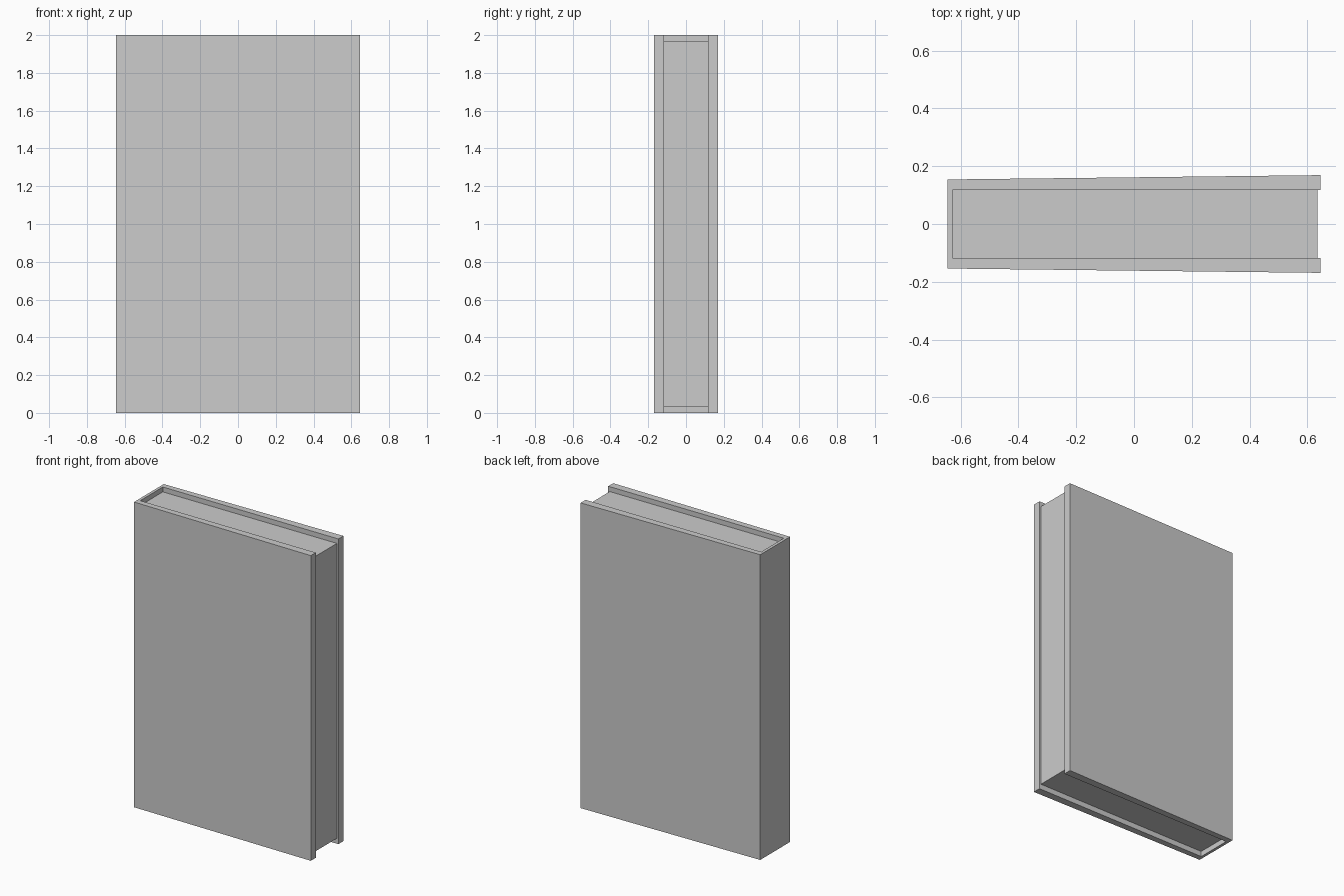
import bpy, bmesh

if "Cube" in bpy.data.objects:
    bpy.data.objects.remove(bpy.data.objects["Cube"])


def prism(name, profile, z0, z1):
    """Extrude a closed XY profile from z0 to z1."""
    bm = bmesh.new()
    face = bm.faces.new([bm.verts.new((x, y, z0)) for x, y in profile])
    ext = bmesh.ops.extrude_face_region(bm, geom=[face])
    top = [g for g in ext["geom"] if isinstance(g, bmesh.types.BMVert)]
    bmesh.ops.translate(bm, verts=top, vec=(0, 0, z1 - z0))
    bmesh.ops.recalc_face_normals(bm, faces=bm.faces)
    mesh = bpy.data.meshes.new(name)
    bm.to_mesh(mesh)
    bm.free()
    obj = bpy.data.objects.new(name, mesh)
    bpy.context.collection.objects.link(obj)
    return obj


HALF_LEN = 0.646
SPINE_X = -0.627   # inner face of the spine
PAGE_Y = 0.117     # half thickness of the page block

# Cover: U-shaped profile, slightly thicker towards the open edge
half = [(-HALF_LEN, 0.154), (HALF_LEN, 0.169), (HALF_LEN, PAGE_Y), (SPINE_X, PAGE_Y)]
prism("book_cover", half + [(x, -y) for x, y in reversed(half)], 0.0, 2.0)

# Page block, recessed at the top, bottom and open edge
pages = [(SPINE_X, PAGE_Y), (0.635, PAGE_Y), (0.635, -PAGE_Y), (SPINE_X, -PAGE_Y)]
prism("page_block", pages, 0.035, 1.968)
